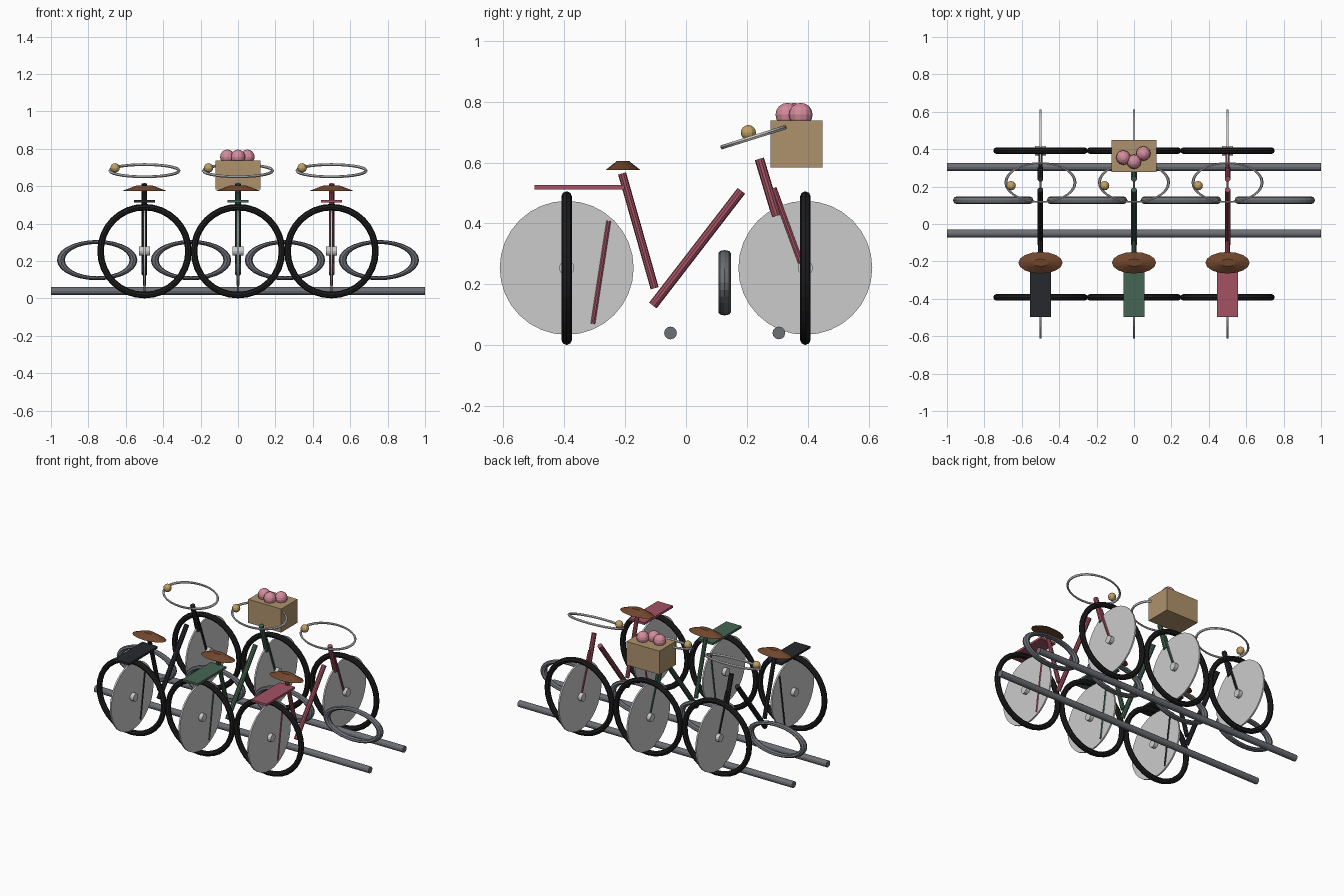
import bpy
from math import pi, radians
from mathutils import Vector

if "Cube" in bpy.data.objects:
    bpy.data.objects.remove(bpy.data.objects["Cube"])


def material(name, rgb):
    m = bpy.data.materials.new(name)
    m.diffuse_color = (*rgb, 1)
    m.use_nodes = True
    m.node_tree.nodes["Principled BSDF"].inputs["Base Color"].default_value = m.diffuse_color
    return m


RUBBER = material("rubber", (0.012, 0.012, 0.013))
STEEL = material("steel", (0.15, 0.16, 0.18))
SILVER = material("silver", (0.56, 0.57, 0.59))
LEATHER = material("leather", (0.16, 0.06, 0.025))
BRASS = material("brass", (0.53, 0.36, 0.13))
WICKER = material("wicker", (0.43, 0.29, 0.15))
PINK = material("pink", (0.66, 0.26, 0.33))
BLACK = material("black_paint", (0.02, 0.022, 0.027))
GREEN = material("green_paint", (0.06, 0.13, 0.085))
RED = material("red_paint", (0.37, 0.085, 0.125))


def finish(name, mat):
    ob = bpy.context.object
    ob.name = name
    ob.data.materials.append(mat)
    return ob


def tube(name, a, b, r, mat, sides=10):
    a, b = Vector(a), Vector(b)
    d = b - a
    bpy.ops.mesh.primitive_cylinder_add(
        vertices=sides, radius=r, depth=d.length, location=(a + b) / 2,
        rotation=d.to_track_quat('Z', 'Y').to_euler())
    return finish(name, mat)


def ring(name, loc, rot, major, minor, mat, squash=1, segs=(32, 8)):
    bpy.ops.mesh.primitive_torus_add(
        location=loc, rotation=rot, major_radius=major, minor_radius=minor,
        major_segments=segs[0], minor_segments=segs[1])
    ob = finish(name, mat)
    ob.scale.y = squash
    return ob


def box(name, loc, size, mat):
    bpy.ops.mesh.primitive_cube_add(size=1, location=loc)
    ob = finish(name, mat)
    ob.scale = size
    return ob


def ball(name, loc, r, mat):
    bpy.ops.mesh.primitive_uv_sphere_add(segments=12, ring_count=8, radius=r, location=loc)
    return finish(name, mat)


# frame tubes: name, (y, z) start, (y, z) end, radius
FRAME = [
    ("seat_tube", (-0.21, 0.564), (-0.103, 0.187), 0.0135),
    ("down_tube", (0.182, 0.507), (-0.109, 0.13), 0.0155),
    ("rear_stay", (-0.254, 0.408), (-0.306, 0.07), 0.009),
    ("fork", (0.287, 0.516), (0.384, 0.252), 0.0105),
    ("head_tube", (0.241, 0.612), (0.297, 0.425), 0.0155),
]


def bicycle(x, paint, label):
    # wheels: tyre, spoke disc and hub
    for y, end in ((-0.392, "rear"), (0.392, "front")):
        n = f"{label}_{end}"
        ring(n + "_tyre", (x, y, 0.253), (pi / 2, 0, 0), 0.235, 0.0175, RUBBER)
        tube(n + "_spoke_disc", (x - 0.005, y, 0.254), (x + 0.005, y, 0.254), 0.22, SILVER, 32)
        tube(n + "_hub", (x - 0.03, y, 0.254), (x + 0.03, y, 0.254), 0.025, SILVER, 12)
    # frame
    for name, a, b, r in FRAME:
        tube(f"{label}_{name}", (x, *a), (x, *b), r, paint)
    # luggage rack
    box(label + "_rack", (x, -0.35, 0.519), (0.112, 0.297, 0.014), paint)
    # saddle
    bpy.ops.mesh.primitive_cone_add(vertices=16, radius1=0.118, radius2=0.04, depth=0.03,
                                    location=(x, -0.207, 0.59))
    finish(label + "_saddle", LEATHER).scale.y = 0.49
    # handlebar hoop and bell
    ring(label + "_handlebar", (x, 0.222, 0.683), (radians(17.4), 0, 0),
         0.185, 0.008, SILVER, 0.59, (28, 6))
    ball(label + "_bell", (x - 0.157, 0.205, 0.698), 0.025, BRASS)


for x, paint, label in ((-0.5, BLACK, "black_bike"), (0, GREEN, "green_bike"), (0.5, RED, "red_bike")):
    bicycle(x, paint, label)

# flower basket on the middle bike
box("basket", (0, 0.363, 0.661), (0.24, 0.17, 0.155), WICKER)
for x, y in ((-0.057, 0.355), (0, 0.333), (0.05, 0.377)):
    ball("flower", (x, y, 0.757), 0.039, PINK)

# parking stand: two floor rails and four oval hoops
for y in (-0.051, 0.305):
    tube("floor_rail", (-1, y, 0.04), (1, y, 0.04), 0.021, STEEL, 12)
for x in (-0.753, -0.251, 0.251, 0.753):
    ring("parking_hoop", (x, 0.127, 0.205), (pi / 2, 0, 0), 0.194, 0.021, STEEL, 0.5, (28, 8))
